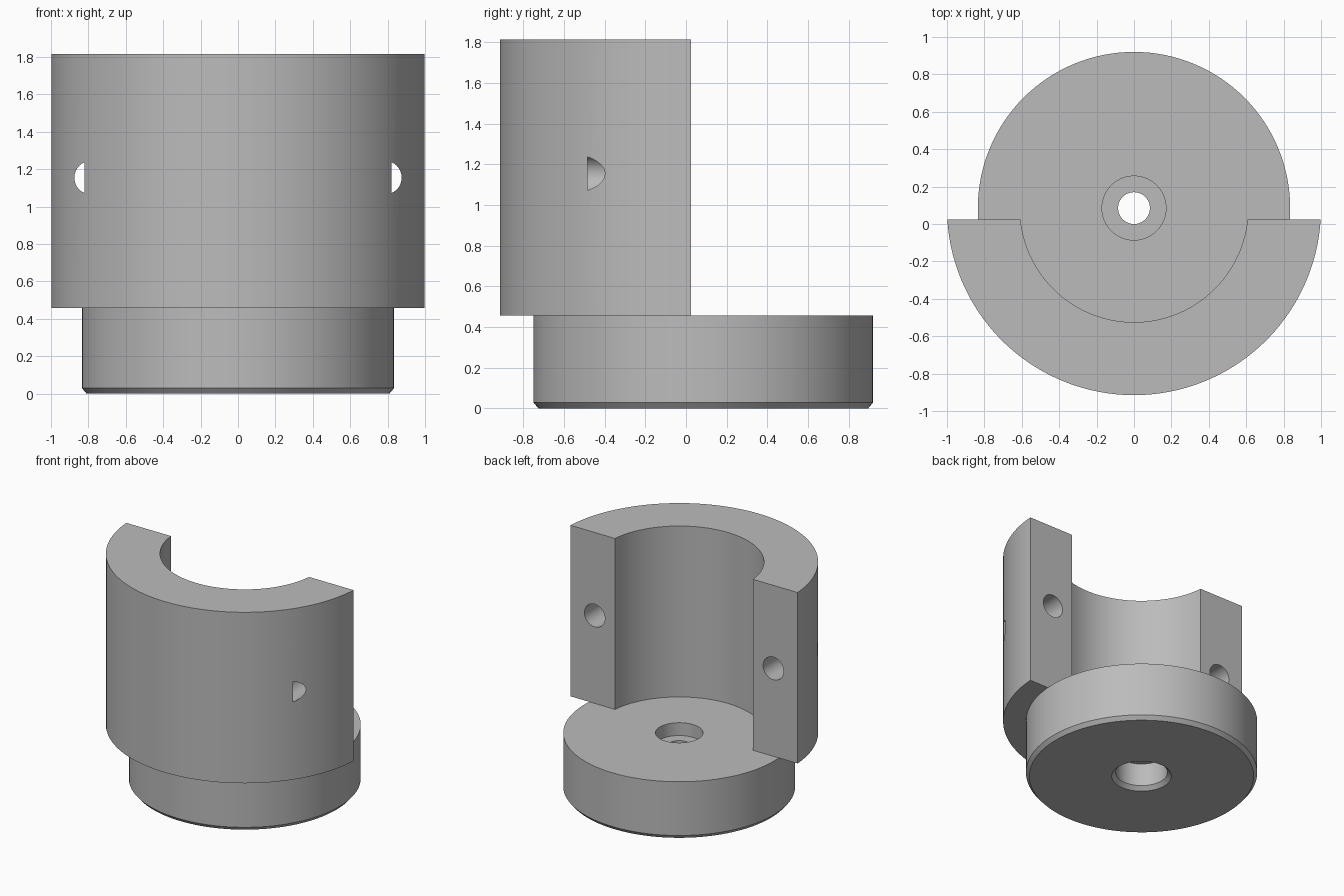
import bpy, bmesh, math
from mathutils import Matrix, Vector

if "Cube" in bpy.data.objects:
    bpy.data.objects.remove(bpy.data.objects["Cube"])

AXIS_Y = 0.085      # y of the turning axis
BASE_TOP = 0.457
WALL_TOP = 1.815
WALL_FACE_Y = 0.025  # flat rear faces of the half wall
SEG = 128

grey = bpy.data.materials.new("steel_grey")
grey.diffuse_color = (0.50, 0.50, 0.50, 1)
grey.use_nodes = True
grey.node_tree.nodes["Principled BSDF"].inputs["Base Color"].default_value = grey.diffuse_color


def make_object(name, bm):
    bmesh.ops.recalc_face_normals(bm, faces=bm.faces)
    mesh = bpy.data.meshes.new(name)
    bm.to_mesh(mesh)
    bm.free()
    mesh.materials.append(grey)
    obj = bpy.data.objects.new(name, mesh)
    bpy.context.collection.objects.link(obj)
    return obj


def activate(obj):
    bpy.ops.object.select_all(action='DESELECT')
    obj.select_set(True)
    bpy.context.view_layer.objects.active = obj


def smooth(obj):
    activate(obj)
    bpy.ops.object.shade_smooth_by_angle(angle=math.radians(25))


def lathe(name, profile):
    """Turn a closed (radius, z) profile around the vertical axis."""
    bm = bmesh.new()
    rings = []
    for i in range(SEG):
        a = math.tau * i / SEG
        rings.append([bm.verts.new((r * math.cos(a), AXIS_Y + r * math.sin(a), z))
                      for r, z in profile])
    n = len(profile)
    for i in range(SEG):
        a, b = rings[i], rings[(i + 1) % SEG]
        for j in range(n):
            k = (j + 1) % n
            bm.faces.new((a[j], b[j], b[k], a[k]))
    return make_object(name, bm)


# Round base: chamfered rim, bore from above and below with a thin web between
base = lathe("base_disc", [
    (0.81, 0.0), (0.835, 0.03), (0.835, BASE_TOP),
    (0.171, BASE_TOP), (0.171, 0.355), (0.085, 0.355),
    (0.085, 0.21), (0.187, 0.21), (0.187, 0.03), (0.216, 0.0),
])
smooth(base)


# Half-round wall: arc section cut flat just in front of the axis, extruded up
def arc(radius):
    start = math.pi + math.asin((AXIS_Y - WALL_FACE_Y) / radius)
    end = 3 * math.pi - start
    n = SEG // 2
    return [(radius * math.cos(start + (end - start) * i / n),
             AXIS_Y + radius * math.sin(start + (end - start) * i / n))
            for i in range(n + 1)]


bm = bmesh.new()
outer = [bm.verts.new((x, y, BASE_TOP)) for x, y in arc(1.0)]
inner = [bm.verts.new((x, y, BASE_TOP)) for x, y in arc(0.61)]
for i in range(len(outer) - 1):
    bm.faces.new((outer[i], outer[i + 1], inner[i + 1], inner[i]))
top = bmesh.ops.extrude_face_region(bm, geom=bm.faces[:])
bmesh.ops.translate(bm, vec=Vector((0, 0, WALL_TOP - BASE_TOP)),
                    verts=[g for g in top["geom"] if isinstance(g, bmesh.types.BMVert)])
wall = make_object("half_wall", bm)

# Blind bolt holes drilled forward into the two flat faces of the wall
HOLE_END, HOLE_START = -0.485, 0.2
bm = bmesh.new()
for side in (-1, 1):
    place = (Matrix.Translation((side * 0.785, (HOLE_END + HOLE_START) / 2, 1.155))
             @ Matrix.Rotation(math.pi / 2, 4, 'X'))
    bmesh.ops.create_cone(bm, cap_ends=True, segments=48, radius1=0.09, radius2=0.09,
                          depth=HOLE_START - HOLE_END, matrix=place)
cutter = make_object("bolt_hole_cutter", bm)
cutter.hide_render = True

cut = wall.modifiers.new("bolt_holes", 'BOOLEAN')
cut.operation = 'DIFFERENCE'
cut.solver = 'EXACT'
cut.object = cutter
activate(wall)
bpy.ops.object.modifier_apply(modifier=cut.name)
bpy.data.objects.remove(cutter, do_unlink=True)
smooth(wall)
